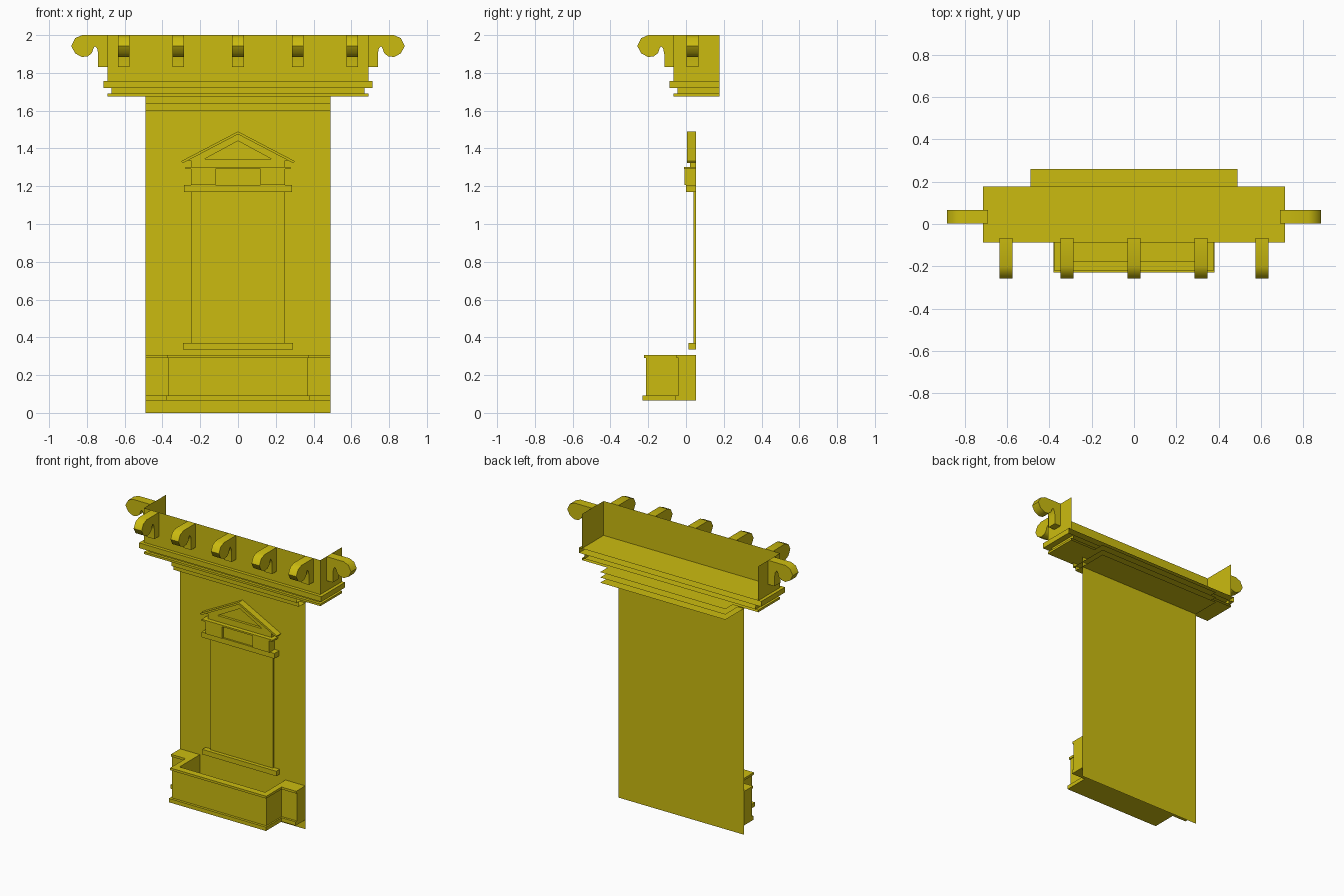
import bpy, bmesh
from mathutils import Vector

cube = bpy.data.objects.get("Cube")
if cube:
    bpy.data.objects.remove(cube, do_unlink=True)

# Single ochre stone colour
ochre = bpy.data.materials.new("ochre_stone")
ochre.use_nodes = True
colour = (0.6, 0.5, 0.005, 1)
ochre.diffuse_color = colour
ochre.node_tree.nodes["Principled BSDF"].inputs["Base Color"].default_value = colour

WALL_Y = 0.052
DIRECTIONS = {"back": (0, 1, 0), "left": (1, 0, 0), "right": (-1, 0, 0), "top": (0, 0, 1)}


def prism(name, points, place, lo, hi, omit=(), smooth=False):
    """Extrude a 2D outline from lo to hi; place(a, b, t) gives the 3D point."""
    bm = bmesh.new()
    base = [bm.verts.new(place(a, b, lo)) for a, b in points]
    face = bm.faces.new(base)
    extruded = bmesh.ops.extrude_face_region(bm, geom=[face], use_keep_orig=True)
    shift = Vector(place(0, 0, hi)) - Vector(place(0, 0, lo))
    moved = [g for g in extruded["geom"] if isinstance(g, bmesh.types.BMVert)]
    bmesh.ops.translate(bm, verts=moved, vec=shift)
    bmesh.ops.recalc_face_normals(bm, faces=bm.faces[:])
    bm.normal_update()
    open_sides = [Vector(DIRECTIONS[side]) for side in omit]
    doomed = [f for f in bm.faces if any(f.normal.dot(d) > 0.99 for d in open_sides)]
    if doomed:
        bmesh.ops.delete(bm, geom=doomed, context="FACES")
    mesh = bpy.data.meshes.new(name)
    bm.to_mesh(mesh)
    bm.free()
    mesh.materials.append(ochre)
    obj = bpy.data.objects.new(name, mesh)
    bpy.context.collection.objects.link(obj)
    if smooth:
        bpy.ops.object.select_all(action="DESELECT")
        obj.select_set(True)
        bpy.context.view_layer.objects.active = obj
        bpy.ops.object.shade_smooth_by_angle(angle=0.9)
    return obj


def plan(a, b, t):
    return (a, b, t)


def elevation(a, b, t):
    return (a, t, b)


def block(name, x0, x1, y0, y1, z0, z1, omit=()):
    return prism(name, [(x0, y0), (x1, y0), (x1, y1), (x0, y1)], plan, z0, z1, omit)


def centred(name, half, y0, y1, z0, z1, omit=()):
    return block(name, -half, half, y0, y1, z0, z1, omit)


def mirrored(points):
    return points + [(-a, b) for a, b in reversed(points) if a != 0]


# Thin wall sheet
bm = bmesh.new()
bm.faces.new([bm.verts.new((x, WALL_Y, z)) for x, z in
              [(-0.49, 0), (0.49, 0), (0.49, 1.675), (-0.49, 1.675)]])
sheet = bpy.data.meshes.new("wall")
bm.to_mesh(sheet)
bm.free()
sheet.materials.append(ochre)
bpy.context.collection.objects.link(bpy.data.objects.new("wall", sheet))

# Neck mouldings under the cornice, open at the back and the ends
for i, (front, z0, z1) in enumerate([(-0.02, 1.6, 1.637), (-0.045, 1.637, 1.675)]):
    centred(f"neck_moulding_{i}", 0.49, front, 0.26, z0, z1, ("back", "left", "right"))

# Cornice tiers and the open parapet box above them
tiers = [(0.69, -0.065, 1.675, 1.69), (0.67, -0.045, 1.69, 1.72), (0.713, -0.088, 1.72, 1.757)]
for i, (half, front, z0, z1) in enumerate(tiers):
    centred(f"cornice_tier_{i}", half, front, 0.178, z0, z1, ("back",))
centred("parapet", 0.69, -0.065, 0.178, 1.757, 2.0, ("back", "top"))

# Scroll brackets: distance from the parapet, height
scroll = [(0, 1.83), (0.05, 1.83), (0.05, 1.9), (0.056, 1.93), (0.067, 1.942),
          (0.075, 1.93), (0.083, 1.905), (0.105, 1.888), (0.135, 1.884), (0.172, 1.903),
          (0.193, 1.943), (0.172, 1.984), (0.135, 2.0), (0, 2.0)]
for i, x in enumerate([-0.605, -0.317, 0, 0.317, 0.605]):
    prism(f"front_bracket_{i}", scroll, lambda d, z, t: (t, -0.065 - d, z),
          x - 0.031, x + 0.031, smooth=True)
for side, name in [(1, "left_bracket"), (-1, "right_bracket")]:
    prism(name, scroll, lambda d, z, t: (side * (0.69 + d), t, z), 0.003, 0.067, smooth=True)


# Planter: stepped plan with wings at the wall and a hollow trough
def planter_outline(half, front, wing):
    return [(0.49, WALL_Y), (0.49, wing), (half, wing), (half, front)]


trough = [(-0.335, WALL_Y), (-0.335, -0.175), (0.335, -0.175), (0.335, WALL_Y)]
prism("planter_base", mirrored(planter_outline(0.38, -0.23, -0.055)), plan, 0.065, 0.092)
prism("planter_body", mirrored(planter_outline(0.37, -0.212, -0.04)) + trough, plan, 0.092, 0.29)
prism("planter_rim", mirrored(planter_outline(0.376, -0.222, -0.05)) + trough, plan, 0.29, 0.306)

# Blind window: sill, panel and entablature
centred("window_sill", 0.29, 0.014, WALL_Y, 0.335, 0.37)
centred("window_panel", 0.245, 0.04, WALL_Y, 0.37, 1.17)
centred("window_lintel", 0.285, 0.0, WALL_Y, 1.17, 1.207)
centred("window_frieze", 0.25, 0.012, WALL_Y, 1.207, 1.292)
for side, name in [(1, "left_frieze_block"), (-1, "right_frieze_block")]:
    x0, x1 = sorted((side * 0.12, side * 0.25))
    block(name, x0, x1, -0.008, WALL_Y, 1.207, 1.292)
centred("frieze_cap", 0.278, -0.01, WALL_Y, 1.292, 1.303)
centred("pediment_foot", 0.25, 0.02, WALL_Y, 1.303, 1.335)

# Pediment: raking cornice around a face with a sunken triangle
prism("raking_cornice", [(-0.3, 1.333), (0, 1.49), (0.3, 1.333), (0.293, 1.322), (0, 1.475),
                         (-0.293, 1.322)], elevation, 0.006, WALL_Y)
prism("pediment_back", [(-0.26, 1.335), (0.26, 1.335), (0, 1.475)], elevation, 0.038, WALL_Y)
for side, name in [(1, "left_pediment_face"), (-1, "right_pediment_face")]:
    prism(name, [(0, 1.335), (side * 0.27, 1.335), (0, 1.475), (0, 1.44),
                 (side * 0.175, 1.345), (0, 1.345)], elevation, 0.02, 0.04)
